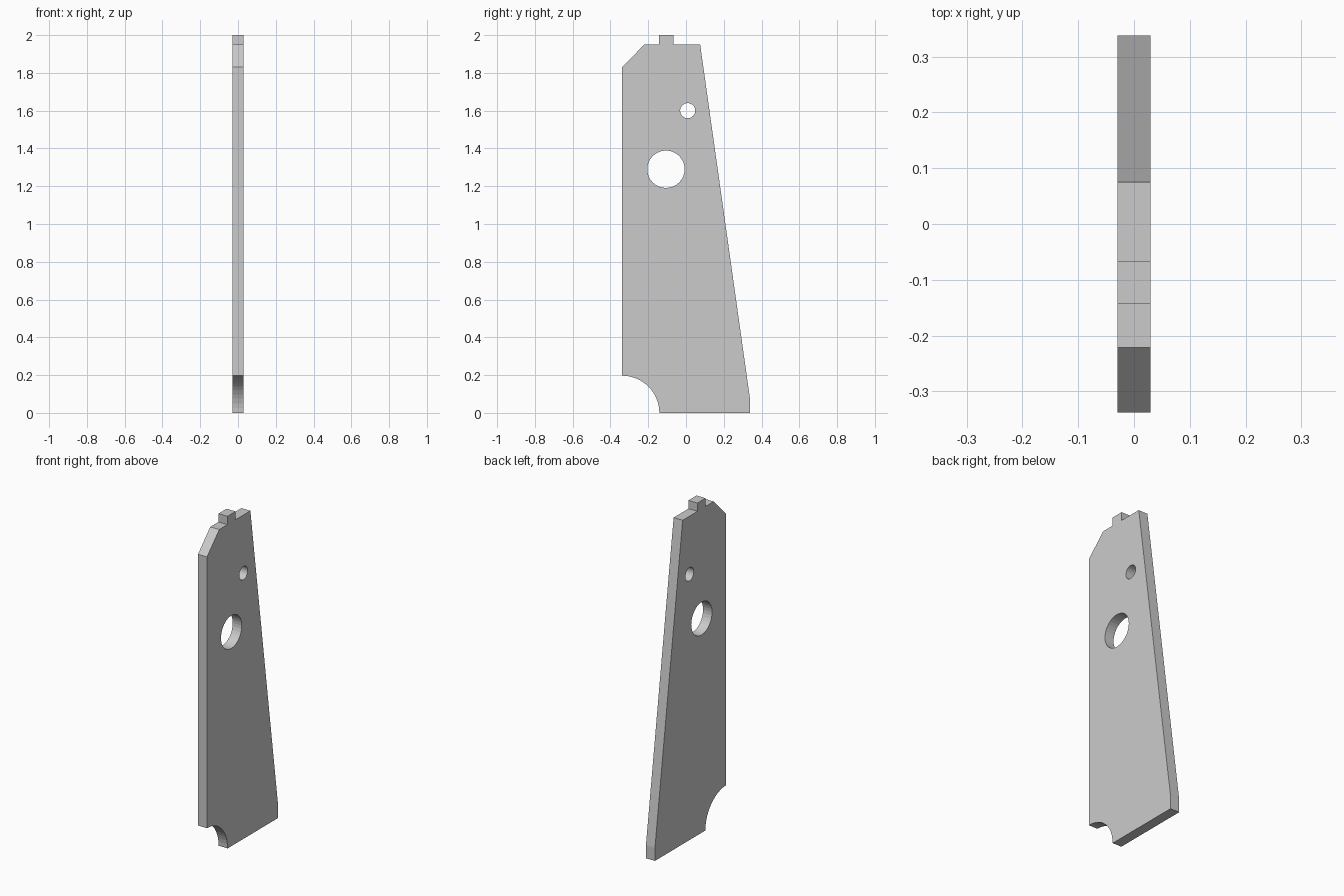
import bpy, bmesh
from math import sin, cos, pi

if "Cube" in bpy.data.objects:
    bpy.data.objects.remove(bpy.data.objects["Cube"])

THICK = 0.06


def arc(cy, cz, r, start, end, n):
    """Points along an arc in the (y, z) side plane."""
    return [(cy + r * cos(start + (end - start) * i / n),
             cz + r * sin(start + (end - start) * i / n)) for i in range(n + 1)]


def circle(cy, cz, r, n=32):
    return arc(cy, cz, r, 0, 2 * pi, n)[:-1]


# Side profile: quarter-round notch, tapered back edge, top tab, front chamfer
outline = arc(-0.338, 0, 0.197, pi / 2, 0, 12) + [
    (0.338, 0), (0.338, 0.08), (0.075, 1.95),
    (-0.066, 1.95), (-0.066, 2.0), (-0.143, 2.0), (-0.143, 1.95),
    (-0.221, 1.95), (-0.338, 1.83)]

# Large and small through holes
loops = [outline, circle(-0.106, 1.29, 0.099), circle(0.009, 1.60, 0.04)]

# Filled, extruded profile
curve = bpy.data.curves.new("plate_profile", 'CURVE')
curve.dimensions = '2D'
curve.fill_mode = 'BOTH'
curve.extrude = THICK / 2
for pts in loops:
    spline = curve.splines.new('POLY')
    spline.points.add(len(pts) - 1)
    for p, (y, z) in zip(spline.points, pts):
        p.co = (y, z, 0, 1)
    spline.use_cyclic_u = True
profile = bpy.data.objects.new("plate_profile", curve)
bpy.context.collection.objects.link(profile)
bpy.context.view_layer.update()

# Turn the profile into a clean upright solid plate
mesh = bpy.data.meshes.new_from_object(
    profile.evaluated_get(bpy.context.evaluated_depsgraph_get()))
bpy.data.objects.remove(profile)
bm = bmesh.new()
bm.from_mesh(mesh)
for v in bm.verts:
    v.co = (v.co.z, v.co.x, v.co.y)
bmesh.ops.remove_doubles(bm, verts=bm.verts, dist=1e-5)
bmesh.ops.recalc_face_normals(bm, faces=bm.faces)
for f in bm.faces:
    f.smooth = False
bm.to_mesh(mesh)
bm.free()
plate = bpy.data.objects.new("side_plate", mesh)
bpy.context.collection.objects.link(plate)
